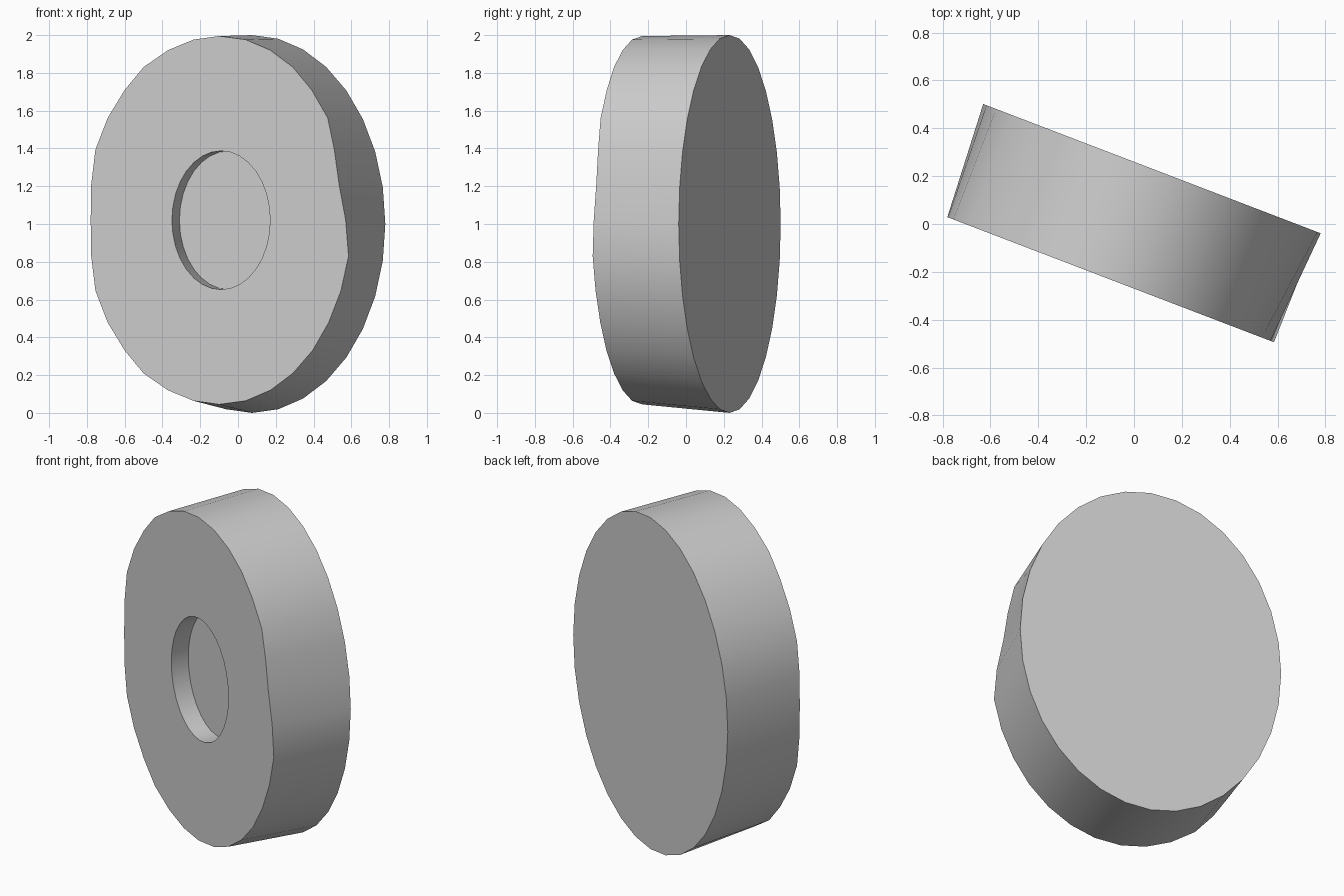
import bpy, bmesh, math

cube = bpy.data.objects.get("Cube")
if cube:
    bpy.data.objects.remove(cube, do_unlink=True)

grey = bpy.data.materials.new("plain grey")
grey.use_nodes = True
colour = (0.6, 0.6, 0.6, 1)
grey.diffuse_color = colour
grey.node_tree.nodes["Principled BSDF"].inputs["Base Color"].default_value = colour

SIDES = 32
SLOPE = -0.383  # how far the disc is turned about z

# Half widths of the front rim, from the middle height to the top or bottom
LEFT = [.68, .677, .655, .59, .5, .4, .27, .135, 0]
UPPER = [.67, .635, .61, .575, .49, .39, .27, .14, 0]
LOWER = [.67, .685, .645, .58, .495, .39, .27, .14, 0]


def ellipse(cx, cz, rx, rz, y0):
    """Ring of points on the slanted plane y = y0 + SLOPE * x."""
    ring = []
    for i in range(SIDES):
        a = math.tau * i / SIDES
        x = cx + rx * math.cos(a)
        ring.append((x, y0 + SLOPE * x, cz + rz * math.sin(a)))
    return ring


def front_rim(cx, cz, rz, y0):
    """Slightly dented rim, following the half-width lists."""
    ring = []
    quarter = SIDES // 4
    for i in range(SIDES):
        step = i % (2 * quarter)
        k = min(step, 2 * quarter - step)
        a = math.tau * i / SIDES
        if math.cos(a) < 0:
            x = cx - LEFT[k]
        else:
            x = cx + (UPPER if math.sin(a) >= 0 else LOWER)[k]
        ring.append((x, y0 + SLOPE * x, cz + rz * math.sin(a)))
    return ring


# Loft: back face, outer wall, front face, recess wall, recess floor
rings = [
    ellipse(0.075, 1.0, 0.705, 1.0, 0.26),
    front_rim(-0.1, 1.02, 0.975, -0.27),
    ellipse(-0.09, 1.02, 0.26, 0.367, -0.27),
    ellipse(-0.05, 1.02, 0.26, 0.367, -0.15),
]
bm = bmesh.new()
loops = [[bm.verts.new(p) for p in ring] for ring in rings]
for a, b in zip(loops, loops[1:]):
    for i in range(SIDES):
        j = (i + 1) % SIDES
        bm.faces.new((a[i], a[j], b[j], b[i]))
bm.faces.new(loops[0])
bm.faces.new(loops[-1])
bmesh.ops.recalc_face_normals(bm, faces=bm.faces)

mesh = bpy.data.meshes.new("recessed_disc")
bm.to_mesh(mesh)
bm.free()
mesh.materials.append(grey)
disc = bpy.data.objects.new("recessed_disc", mesh)
bpy.context.collection.objects.link(disc)

bpy.context.view_layer.objects.active = disc
disc.select_set(True)
bpy.ops.object.shade_smooth_by_angle(angle=math.radians(35))
